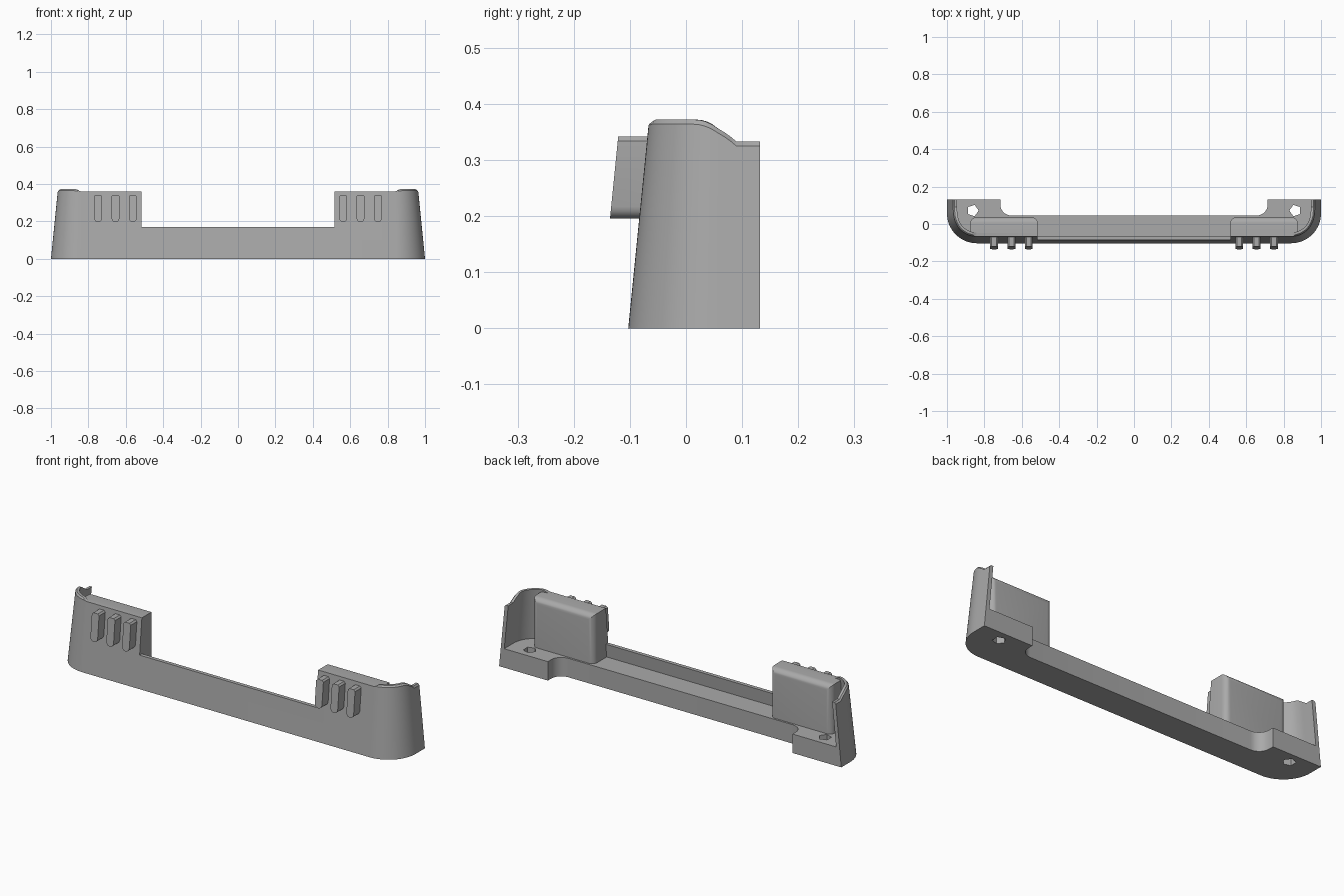
import bpy, bmesh, math
from mathutils import Vector

cube = bpy.data.objects.get("Cube")
if cube:
    bpy.data.objects.remove(cube, do_unlink=True)

grey = bpy.data.materials.new("plain grey")
grey.use_nodes = True
colour = (0.4, 0.4, 0.4, 1)
grey.diffuse_color = colour
grey.node_tree.nodes["Principled BSDF"].inputs["Base Color"].default_value = colour

FRONT, BACK, RADIUS, LEAN = -0.103, 0.132, 0.16, 0.1
FLOOR, WALL = 0.1, 0.02
CENTRE = Vector((1 - RADIUS, FRONT + RADIUS))


def finish(bm, name):
    """Turn a bmesh into a smooth-shaded object."""
    bmesh.ops.remove_doubles(bm, verts=bm.verts, dist=1e-5)
    bmesh.ops.recalc_face_normals(bm, faces=bm.faces)
    mesh = bpy.data.meshes.new(name)
    bm.to_mesh(mesh)
    bm.free()
    mesh.materials.append(grey)
    ob = bpy.data.objects.new(name, mesh)
    bpy.context.collection.objects.link(ob)
    return ob


def activate(ob):
    bpy.ops.object.select_all(action='DESELECT')
    ob.select_set(True)
    bpy.context.view_layer.objects.active = ob


def loft(bm, rings, closed=True):
    """Join rings of equal length, returning their vertices."""
    rows = [[bm.verts.new(p) for p in ring] for ring in rings]
    n = len(rows[0])
    for a, b in zip(rows, rows[1:]):
        for i in range(n if closed else n - 1):
            j = (i + 1) % n
            bm.faces.new((a[i], a[j], b[j], b[i]))
    return rows


def half_outline():
    """Points with inward normals, from the back end to the front straight."""
    pts = [(Vector((1, y)), Vector((-1, 0))) for y in (BACK, 0.09, 0.08, 0.07)]
    for i in range(17):
        a = -math.pi / 2 * i / 16
        d = Vector((math.cos(a), math.sin(a)))
        pts.append((CENTRE + d * RADIUS, -d))
    return pts


def wall_height(p):
    if p.x <= CENTRE.x + 1e-4:
        return 0.36
    if p.y > 0:
        return 0.372 - 0.039 * min(1, p.y / 0.09) ** 2
    t = min(1, (p.x - CENTRE.x) / 0.04)
    return 0.36 + 0.012 * t * t * (3 - 2 * t)


# Wall: cross-sections swept round the outline, with a low middle
def section(p, n, h, side):
    soft = 0.008 if p.x > CENTRE.x + 0.03 else 0
    pts = []
    for z, extra in ((FLOOR, 0), (h - soft, 0), (h, soft * 0.8), (h, WALL), (FLOOR, WALL)):
        q = p + n * (LEAN * z + extra)
        pts.append((q.x * side, q.y, z))
    return pts


stations = [(p, n, wall_height(p)) for p, n in half_outline()]
step, inward = Vector((0.515, FRONT)), Vector((0, 1))
stations += [(step, inward, 0.36), (step, inward, 0.17)]
rings = [section(*s, 1) for s in stations] + [section(*s, -1) for s in reversed(stations)]
bm = bmesh.new()
rows = loft(bm, rings, closed=False)
bm.faces.new(rows[0])
bm.faces.new(rows[-1])
bmesh.ops.dissolve_degenerate(bm, dist=1e-5, edges=bm.edges)
parts = [finish(bm, "bumper_wall")]


# Floor: tapered slab with a filleted notch along the back
def floor_ring(z):
    right = [p + n * LEAN * z for p, n in half_outline()]
    notch = [Vector((0.715, BACK))]
    for i in range(9):
        a = -math.pi / 2 * i / 8
        notch.append(Vector((0.655 + 0.06 * math.cos(a), 0.105 + 0.06 * math.sin(a))))
    half = notch[::-1] + right
    return [(p.x, p.y, z) for p in half] + [(-p.x, p.y, z) for p in reversed(half)]


bm = bmesh.new()
rows = loft(bm, [floor_ring(0), floor_ring(FLOOR)])
for row in rows:
    bm.faces.new(row)
base = finish(bm, "floor_plate")
parts.append(base)

# Five-sided screw holes cut through the floor
for side in (-1, 1):
    bm = bmesh.new()
    ring = []
    for i in range(5):
        a = math.tau * i / 5
        ring.append((side * (0.862 - 0.032 * math.cos(a)), 0.072 + 0.032 * math.sin(a)))
    for row in loft(bm, [[(x, y, z) for x, y in ring] for z in (-0.1, 0.2)]):
        bm.faces.new(row)
    cutter = finish(bm, "hole_cutter")
    cutter.hide_render = True
    mod = base.modifiers.new("hole", 'BOOLEAN')
    mod.operation, mod.solver, mod.object = 'DIFFERENCE', 'EXACT', cutter
    activate(base)
    bpy.ops.object.modifier_apply(modifier=mod.name)
    bpy.data.objects.remove(cutter, do_unlink=True)

for side, label in ((1, "left"), (-1, "right")):
    # Solid block behind each raised end of the wall
    bm = bmesh.new()
    rings = []
    for z in (FLOOR, 0.36):
        front = FRONT + LEAN * z + WALL / 2
        rings.append([(side * x, y, z) for x, y in
                      ((0.515, front), (0.875, front), (0.875, 0.035), (0.515, 0.035))])
    for row in loft(bm, rings):
        bm.faces.new(row)
    rounded = [e for e in bm.edges
               if all(v.co.y > 0 for v in e.verts) and any(v.co.z > 0.3 for v in e.verts)]
    bmesh.ops.bevel(bm, geom=rounded, offset=0.03, segments=6, profile=0.5, affect='EDGES')
    parts.append(finish(bm, label + "_block"))

    # Three upright ribs with round lower ends
    for k, x in enumerate((0.563, 0.655, 0.748)):
        outline = [(0.021, 0.334), (0.013, 0.342), (-0.013, 0.342), (-0.021, 0.334)]
        for i in range(9):
            a = math.pi + math.pi * i / 8
            outline.append((0.021 * math.cos(a), 0.217 + 0.021 * math.sin(a)))
        bm = bmesh.new()
        rings = [[(side * x + dx, FRONT + LEAN * z + out, z) for dx, z in outline]
                 for out in (-0.052, WALL / 2)]
        for row in loft(bm, rings):
            bm.faces.new(row)
        parts.append(finish(bm, f"{label}_rib_{k + 1}"))

for ob in parts:
    activate(ob)
    bpy.ops.object.shade_smooth_by_angle(angle=math.radians(30))
